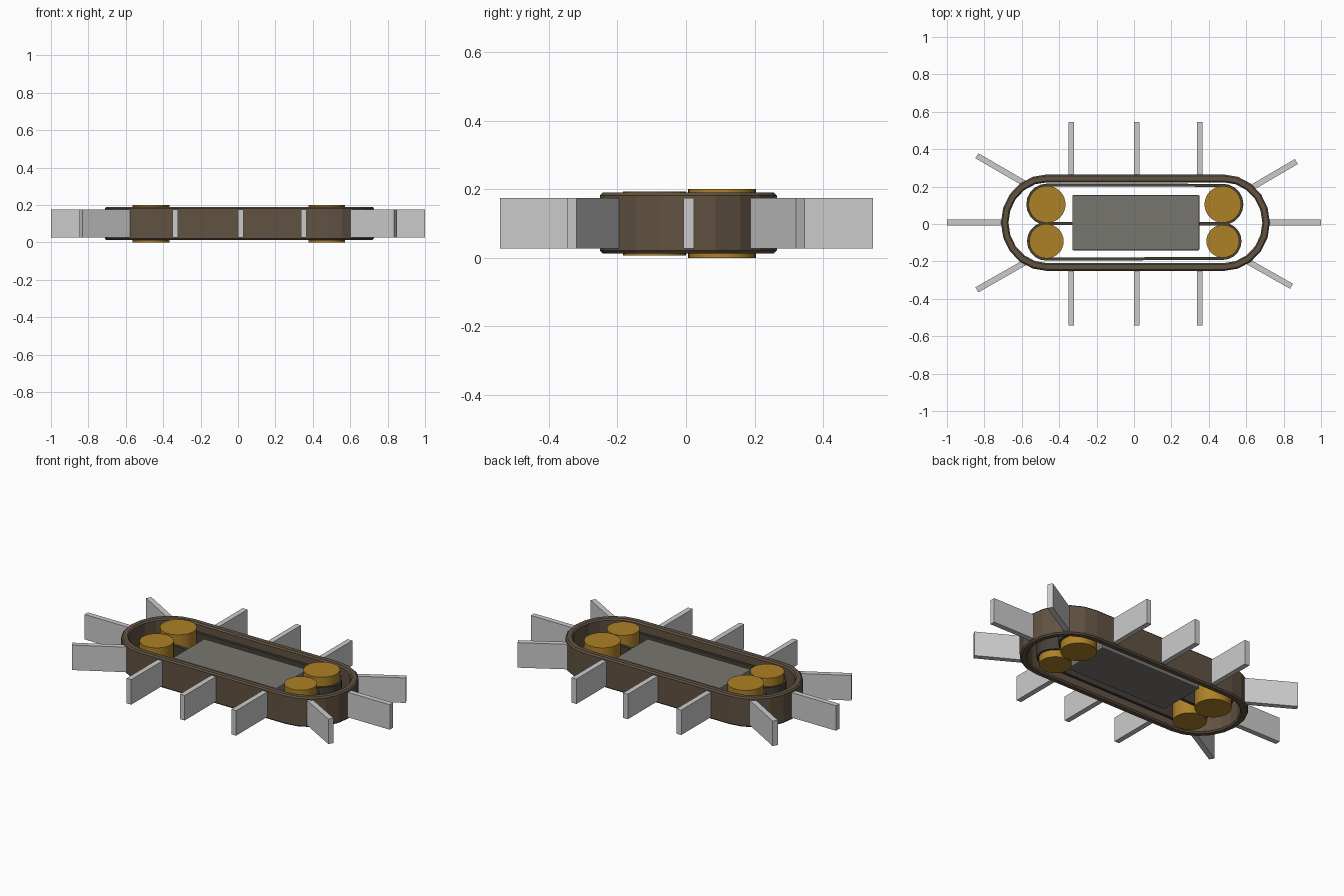
import bpy, bmesh, math
from mathutils import Vector

if "Cube" in bpy.data.objects:
    bpy.data.objects.remove(bpy.data.objects["Cube"])


def material(name, rgb):
    m = bpy.data.materials.new(name)
    m.diffuse_color = (*rgb, 1)
    m.use_nodes = True
    m.node_tree.nodes["Principled BSDF"].inputs["Base Color"].default_value = m.diffuse_color
    return m


RUBBER = material("dark_rubber", (0.12, 0.085, 0.055))
DARK = material("drive_rubber", (0.06, 0.05, 0.04))
BRASS = material("brass", (0.42, 0.22, 0.02))
CASING = material("casing", (0.19, 0.18, 0.16))


def finish(name, bm, mat=None):
    bmesh.ops.recalc_face_normals(bm, faces=bm.faces)
    me = bpy.data.meshes.new(name)
    bm.to_mesh(me)
    bm.free()
    ob = bpy.data.objects.new(name, me)
    bpy.context.collection.objects.link(ob)
    if mat:
        me.materials.append(mat)
    return ob


def box(name, centre, size, angle=0, mat=None, bevel=0):
    bm = bmesh.new()
    bmesh.ops.create_cube(bm, size=1)
    bmesh.ops.scale(bm, vec=size, verts=bm.verts)
    if bevel:
        bmesh.ops.bevel(bm, geom=bm.edges[:], offset=bevel, segments=2,
                        profile=0.5, affect='EDGES')
    ob = finish(name, bm, mat)
    ob.location = centre
    ob.rotation_euler.z = angle
    return ob


def band(name, ends, section, steps, mat, squash=1.0):
    """Closed belt round two half circles; section holds (inset, z) points.
    ends: left and right (x, y, radius)."""
    bm = bmesh.new()
    rings = []
    for (cx, cy, r), start in zip((ends[1], ends[0]), (-90, 90)):
        for i in range(steps + 1):
            a = math.radians(start + 180 * i / steps)
            rings.append([bm.verts.new((cx + (r - d) * math.cos(a) * squash,
                                        cy + (r - d) * math.sin(a), z))
                          for d, z in section])
    n = len(section)
    for i, ring in enumerate(rings):
        nxt = rings[(i + 1) % len(rings)]
        for j in range(n):
            k = (j + 1) % n
            bm.faces.new((ring[j], nxt[j], nxt[k], ring[k]))
    return finish(name, bm, mat)


# outer track belt with chamfered rims
z0, z1, c, t = 0.013, 0.19, 0.008, 0.042
belt_section = [(0, z0 + c), (0, z1 - c), (c, z1), (t - c, z1),
                (t, z1 - c), (t, z0 + c), (t - c, z0), (c, z0)]
band("track_belt", ((-0.465, 0.007, 0.258), (0.48, 0.007, 0.258)),
     belt_section, 10, RUBBER, 0.955)

# rollers and the two inner drive belts, one per roller pair
pairs = (("back", ((-0.465, 0.105, 0.099), (0.475, 0.105, 0.098)), 0.0, 0.2),
         ("front", ((-0.468, -0.092, 0.092), (0.475, -0.092, 0.088)), 0.007, 0.194))
for row, ends, lo, hi in pairs:
    for side, (x, y, r) in zip(("left", "right"), ends):
        bm = bmesh.new()
        bmesh.ops.create_cone(bm, cap_ends=True, segments=32,
                              radius1=r, radius2=r, depth=hi - lo)
        ob = finish(f"roller_{row}_{side}", bm, BRASS)
        ob.location = (x, y, (lo + hi) / 2)
        bpy.context.view_layer.objects.active = ob
        ob.select_set(True)
        bpy.ops.object.shade_smooth_by_angle(angle=math.radians(30))
        ob.select_set(False)
    outer = [(x, y, r + 0.012) for x, y, r in ends]
    band(f"drive_belt_{row}", outer,
         [(0, 0.05), (0, 0.145), (0.016, 0.145), (0.016, 0.05)], 10, DARK)

# central motor casing
box("motor_casing", (0.01, 0.007, 0.1), (0.68, 0.295, 0.1), 0, CASING, 0.006)


# paddles around the track, each from root to tip
def paddle(i, root, tip):
    a, b = Vector(root), Vector(tip)
    d, m = b - a, (a + b) / 2
    box(f"paddle_{i}", (m.x, m.y, 0.101), (d.length, 0.031, 0.148),
        math.atan2(d.y, d.x))


spans = [((x, 0.25), (x, 0.545)) for x in (-0.335, 0.015, 0.352)]
spans += [((x, -0.235), (x, -0.543)) for x in (-0.335, 0.015, 0.352)]
spans += [((-0.69, 0.008), (-1, 0.008)), ((0.70, 0.008), (1, 0.008)),
          ((-0.57, 0.208), (-0.84, 0.365)), ((0.61, 0.183), (0.868, 0.334)),
          ((-0.57, -0.198), (-0.84, -0.352)), ((0.59, -0.19), (0.842, -0.333))]
for i, (root, tip) in enumerate(spans, 1):
    paddle(i, root, tip)
